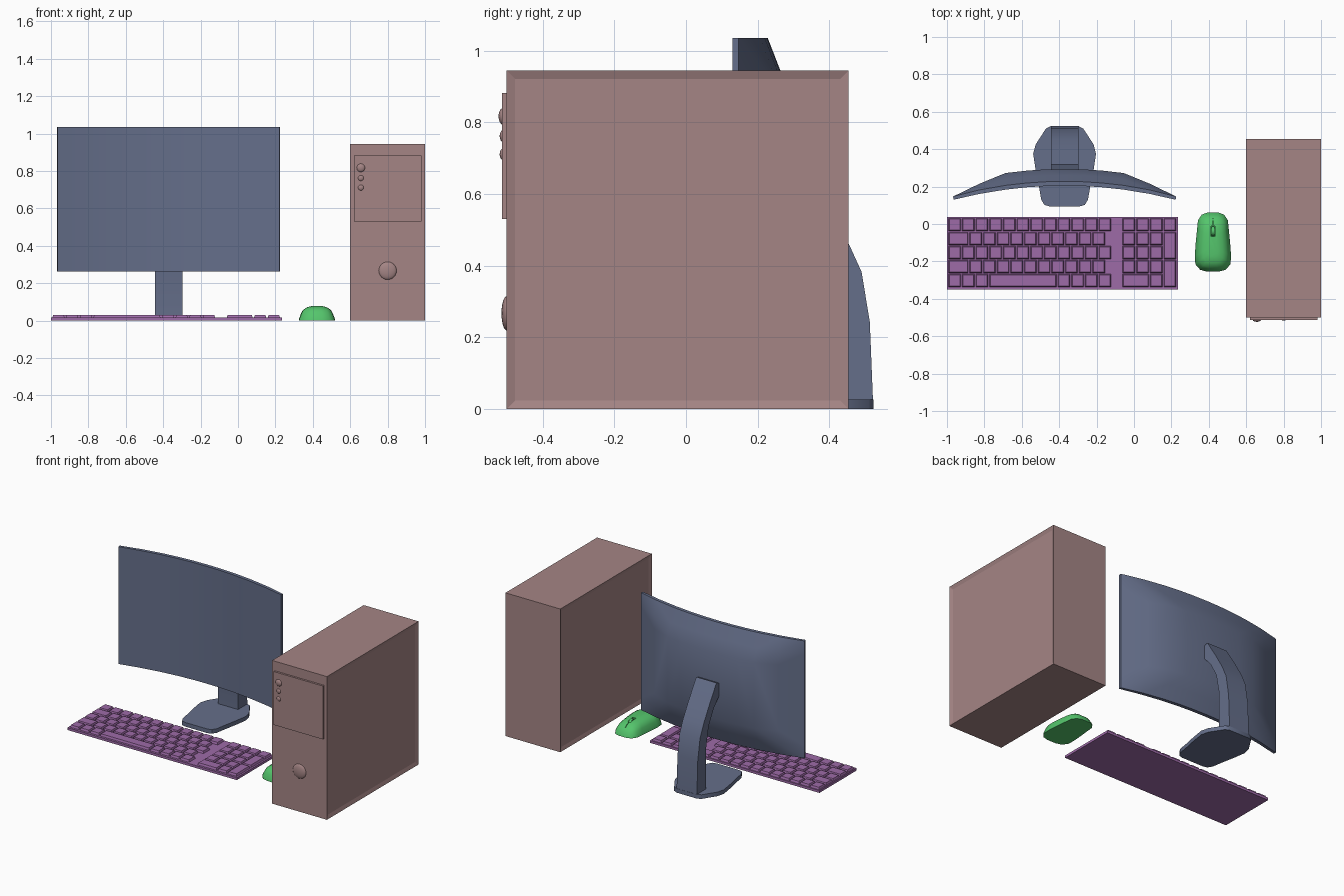
import bpy, bmesh, math
from mathutils import Matrix

if "Cube" in bpy.data.objects:
    bpy.data.objects.remove(bpy.data.objects["Cube"])

MX = -0.371  # monitor centre line


def material(name, rgb):
    m = bpy.data.materials.new(name)
    m.diffuse_color = (*rgb, 1)
    m.use_nodes = True
    m.node_tree.nodes["Principled BSDF"].inputs["Base Color"].default_value = m.diffuse_color
    return m


SLATE = material("slate", (0.13, 0.158, 0.255))
ROSE = material("rose_brown", (0.375, 0.235, 0.235))
PURPLE = material("purple", (0.34, 0.145, 0.39))
GREEN = material("green", (0.09, 0.56, 0.15))


def finish(bm, name, mat, smooth=None):
    bmesh.ops.recalc_face_normals(bm, faces=bm.faces[:])
    me = bpy.data.meshes.new(name)
    bm.to_mesh(me)
    bm.free()
    ob = bpy.data.objects.new(name, me)
    bpy.context.collection.objects.link(ob)
    me.materials.append(mat)
    if smooth:
        bpy.ops.object.select_all(action='DESELECT')
        ob.select_set(True)
        bpy.context.view_layer.objects.active = ob
        bpy.ops.object.shade_smooth_by_angle(angle=math.radians(smooth))
    return ob


def add_box(bm, x0, x1, y0, y1, z0, z1, taper=0):
    t = taper
    lo = [bm.verts.new(p) for p in ((x0, y0, z0), (x1, y0, z0), (x1, y1, z0), (x0, y1, z0))]
    hi = [bm.verts.new(p) for p in ((x0 + t, y0 + t, z1), (x1 - t, y0 + t, z1),
                                    (x1 - t, y1 - t, z1), (x0 + t, y1 - t, z1))]
    bm.faces.new(lo[::-1])
    bm.faces.new(hi)
    for i in range(4):
        j = (i + 1) % 4
        bm.faces.new((lo[i], lo[j], hi[j], hi[i]))


def extrude(name, pts, offset, mat, smooth=None):
    bm = bmesh.new()
    f = bm.faces.new([bm.verts.new(p) for p in pts])
    r = bmesh.ops.extrude_face_region(bm, geom=[f])
    bmesh.ops.translate(bm, vec=offset, verts=[v for v in r['geom'] if isinstance(v, bmesh.types.BMVert)])
    return finish(bm, name, mat, smooth)


# Curved monitor: arc in front, bulged housing with mitred corners behind
def monitor():
    half, z0, z1 = 0.596, 0.262, 1.036
    ix, iz = 0.28, 0.17
    xs = [-half, -half + ix / 2, -half + ix, -0.2, -0.1, 0, 0.1, 0.2, half - ix, half - ix / 2, half]
    zs = [z0, z0 + iz / 2, z0 + iz, z1 - iz, z1 - iz / 2, z1]
    bm = bmesh.new()
    front, back = [], []
    for x in xs:
        drop = 0.075 * (x / half) ** 2
        rim = 0.228 - drop - 0.006 * (x / half) ** 4
        front.append([bm.verts.new((MX + x * 0.996, 0.205 - drop, z)) for z in zs])
        back.append([bm.verts.new((MX + x, rim + 0.066 * min(
            1, (half - abs(x)) / ix, min(z - z0, z1 - z) / iz), z)) for z in zs])
    n, m = len(xs) - 1, len(zs) - 1
    for i in range(n):
        for j in range(m):
            for g in (front, back):
                a, b, c, d = g[i][j], g[i + 1][j], g[i + 1][j + 1], g[i][j + 1]
                if g is front:
                    bm.faces.new((a, b, c, d))
                elif (i < n / 2) == (j < m / 2):
                    bm.faces.new((a, b, c))
                    bm.faces.new((a, c, d))
                else:
                    bm.faces.new((a, b, d))
                    bm.faces.new((b, c, d))
    for i in range(n):
        for j in (0, m):
            bm.faces.new((front[i][j], front[i + 1][j], back[i + 1][j], back[i][j]))
    for j in range(m):
        for i in (0, n):
            bm.faces.new((front[i][j], front[i][j + 1], back[i][j + 1], back[i][j]))
    finish(bm, "monitor_screen", SLATE, 30)


monitor()

# Monitor stand: rounded foot plate and curved neck
foot = [(0.075, 0.523), (0.10, 0.51), (0.155, 0.425), (0.168, 0.375), (0.155, 0.29),
        (0.137, 0.20), (0.125, 0.13), (0.108, 0.102), (0.08, 0.094)]
outline = [(MX + x, y, 0) for x, y in foot] + [(MX - x, y, 0) for x, y in reversed(foot)]
extrude("stand_foot", outline, (0, 0, 0.027), SLATE, 30)
neck = [(0.522, 0.02), (0.513, 0.243), (0.49, 0.383), (0.453, 0.464), (0.40, 0.555), (0.318, 0.685),
        (0.28, 0.67), (0.28, 0.60), (0.345, 0.53), (0.40, 0.43), (0.425, 0.30), (0.425, 0.02)]
extrude("stand_neck", [(MX - 0.074, y, z) for y, z in neck], (0.148, 0, 0), SLATE, 30)

# Computer case with shallow recessed side panels
bm = bmesh.new()
add_box(bm, 0.6, 1.0, -0.501, 0.454, 0, 0.945)
bmesh.ops.recalc_face_normals(bm, faces=bm.faces[:])
sides = [f for f in bm.faces if abs(f.normal.x) > 0.9]
bmesh.ops.inset_individual(bm, faces=sides, thickness=0.034, depth=-0.008)
finish(bm, "computer_case", ROSE)

# Drive panel and domed buttons on the case front
bm = bmesh.new()
add_box(bm, 0.62, 0.98, -0.514, -0.495, 0.53, 0.882)
finish(bm, "case_front_panel", ROSE)
for name, x, y, z, r, d in (("power_button", 0.657, -0.511, 0.817, 0.023, 0.012),
                            ("small_button_upper", 0.657, -0.511, 0.762, 0.016, 0.009),
                            ("small_button_lower", 0.657, -0.511, 0.711, 0.016, 0.009),
                            ("large_button", 0.80, -0.50, 0.267, 0.048, 0.015)):
    bm = bmesh.new()
    bmesh.ops.create_uvsphere(bm, u_segments=24, v_segments=12, radius=1,
                              matrix=Matrix.Translation((x, y, z)) @ Matrix.Diagonal((r, d, r, 1)))
    finish(bm, name, ROSE, 40)

# Keyboard base
bm = bmesh.new()
add_box(bm, -1.0, 0.236, -0.35, 0.037, 0, 0.016)
finish(bm, "keyboard_base", PURPLE)

# Keys, laid out in rows as width counts of one pitch
P, PY, GAP = 0.0731, 0.0748, 0.005
bm = bmesh.new()


def key(x, row, w=1, rows=1):
    top = 0.032 - row * PY
    add_box(bm, x + GAP / 2, x + w * P - GAP / 2, top - rows * PY + GAP, top, 0.012, 0.03, 0.006)


LAYOUT = [[1] * 12, [1.55] + [1] * 10, [1] * 12, [1.55] + [1] * 10, [1, 1, 1, 5, 1, 1, 1, 1]]
for row, widths in enumerate(LAYOUT):
    x = -0.996
    for w in widths:
        key(x, row, w)
        x += w * P
NX = -0.064
for row in range(4):
    for c in range(3):
        key(NX + c * P, row)
for row in range(3):
    key(NX + 3 * P, 0 if row == 0 else row * 2 - 1, 1, 1 if row == 0 else 2)
key(NX, 4, 2)
key(NX + 2 * P, 4)
finish(bm, "keyboard_keys", PURPLE)

# Mouse body: stacked outlines rising to a rounded back
UX, UY = 0.422, -0.095
half = [(0.03, 0.061), (0.06, 0.05), (0.080, 0.02), (0.085, -0.03), (0.092, -0.10),
        (0.097, -0.17), (0.094, -0.215), (0.068, -0.245), (0.03, -0.255)]
ring_xy = half + [(-x, y) for x, y in reversed(half)]
bm = bmesh.new()
rings = []
for s, k in ((1, 0), (0.98, 0.15), (0.87, 0.5), (0.77, 0.72), (0.55, 0.90), (0.25, 1)):
    ring = []
    for x, y in ring_xy:
        yy = UY + (y - UY) * (s + (1 - s) * 0.35)
        h = 0.079 - 1.2 * max(0, yy + 0.09) ** 2
        ring.append(bm.verts.new((UX + x * s, yy, k * h)))
    rings.append(ring)
bm.faces.new(rings[0][::-1])
bm.faces.new(rings[-1])
n = len(ring_xy)
for a, b in zip(rings, rings[1:]):
    for i in range(n):
        j = (i + 1) % n
        bm.faces.new((a[i], a[j], b[j], b[i]))
mouse = finish(bm, "mouse_body", GREEN, 40)

# Wheel slot and the groove between the mouse buttons, cut with helpers
for w, y0, y1, z in ((0.011, -0.066, -0.01, 0.045), (0.002, -0.03, 0.09, 0.048)):
    bm = bmesh.new()
    add_box(bm, UX - w, UX + w, y0, y1, z, 0.12)
    slot = finish(bm, "slot_cutter", GREEN)
    slot.hide_render = True
    mod = mouse.modifiers.new("slot", 'BOOLEAN')
    mod.operation = 'DIFFERENCE'
    mod.object = slot
    bpy.context.view_layer.objects.active = mouse
    bpy.ops.object.modifier_apply(modifier="slot")
    bpy.data.objects.remove(slot)

# Scroll wheel
bm = bmesh.new()
bmesh.ops.create_cone(bm, cap_ends=True, segments=20, radius1=0.025, radius2=0.025, depth=0.016,
                      matrix=Matrix.Translation((UX, -0.038, 0.054)) @ Matrix.Rotation(math.pi / 2, 4, 'Y'))
finish(bm, "mouse_wheel", GREEN, 40)
